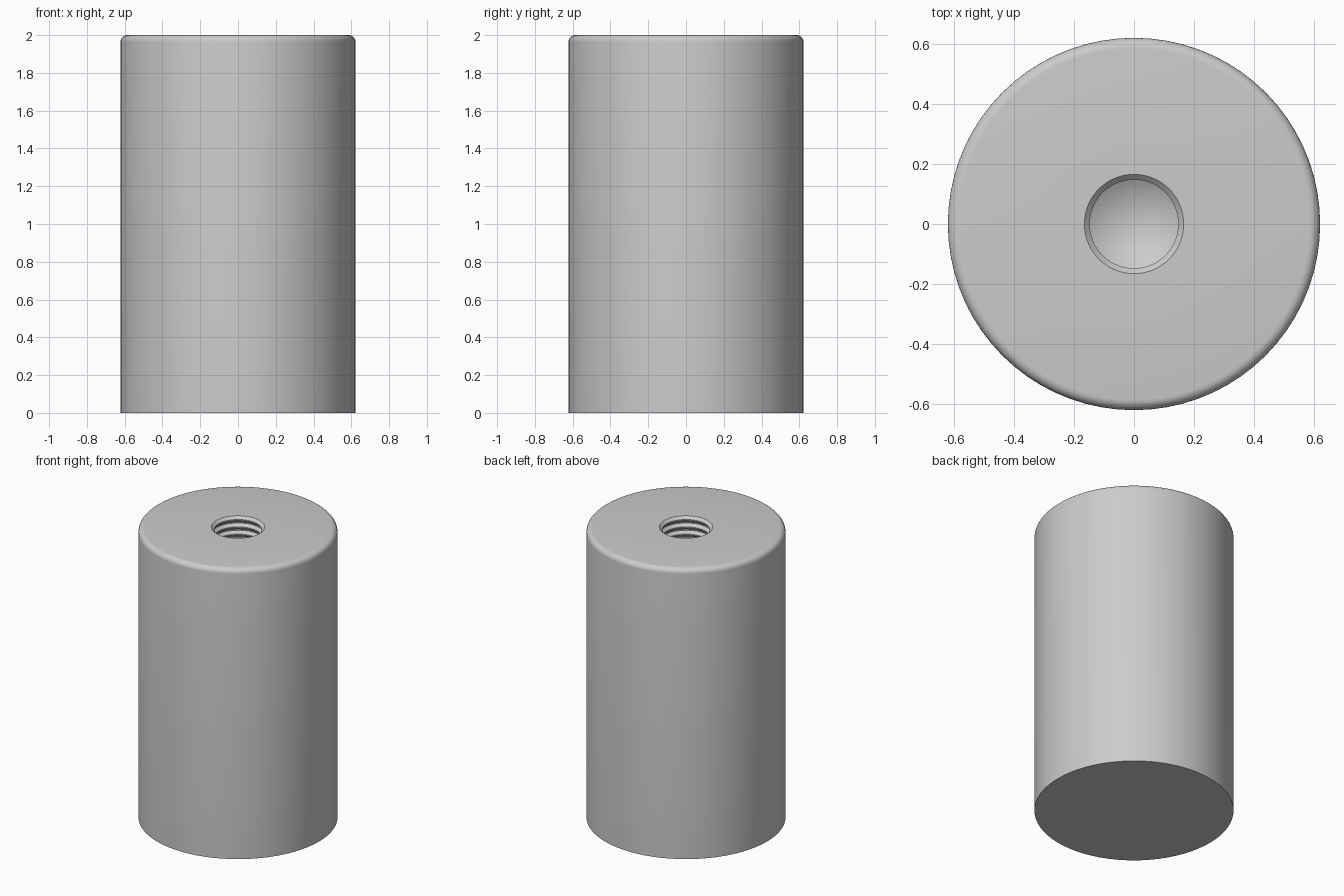
import bpy, math

if "Cube" in bpy.data.objects:
    bpy.data.objects.remove(bpy.data.objects["Cube"])

SEG = 72
R, H = 0.622, 2.0          # body radius and height
FILLET = 0.035
MINOR, MAJOR, MOUTH = 0.148, 0.166, 0.166   # tapped hole radii
PITCH, TURNS = 0.05, 14


def lathe(name, profile, seg=SEG):
    """Revolve (radius, z) points about z; radius 0 becomes a single pole."""
    verts, rings, faces = [], [], []
    for r, z in profile:
        n = 1 if r == 0 else seg
        rings.append(range(len(verts), len(verts) + n))
        verts += [(r * math.cos(2 * math.pi * i / seg),
                   r * math.sin(2 * math.pi * i / seg), z) for i in range(n)]
    for a, b in zip(rings, rings[1:]):
        for i in range(seg):
            j = (i + 1) % seg
            if len(a) == 1:
                faces.append((a[0], b[j], b[i]))
            elif len(b) == 1:
                faces.append((a[i], a[j], b[0]))
            else:
                faces.append((a[i], a[j], b[j], b[i]))
    mesh = bpy.data.meshes.new(name)
    mesh.from_pydata(verts, [], faces)
    ob = bpy.data.objects.new(name, mesh)
    bpy.context.collection.objects.link(ob)
    bpy.context.view_layer.objects.active = ob
    ob.select_set(True)
    bpy.ops.object.shade_smooth_by_angle(angle=math.radians(30))
    return ob


# Outer body with rounded top edge
profile = [(0, 0), (R, 0)]
for k in range(7):
    a = math.pi / 2 * k / 6
    profile.append((R - FILLET + FILLET * math.cos(a), H - FILLET + FILLET * math.sin(a)))

# Countersunk mouth of the hole
z = H - (MOUTH - MINOR)
profile += [(MOUTH, H), (MINOR, z)]

# Thread grooves down the wall
for _ in range(TURNS):
    profile += [(MINOR, z - 0.15 * PITCH), (MAJOR, z - 0.5 * PITCH),
                (MAJOR, z - 0.65 * PITCH), (MINOR, z - PITCH)]
    z -= PITCH

# Drill-point cone at the bottom
profile += [(MINOR, z - 0.06), (0, z - 0.06 - MINOR * math.tan(math.radians(31)))]

lathe("threaded_cylinder", profile)
